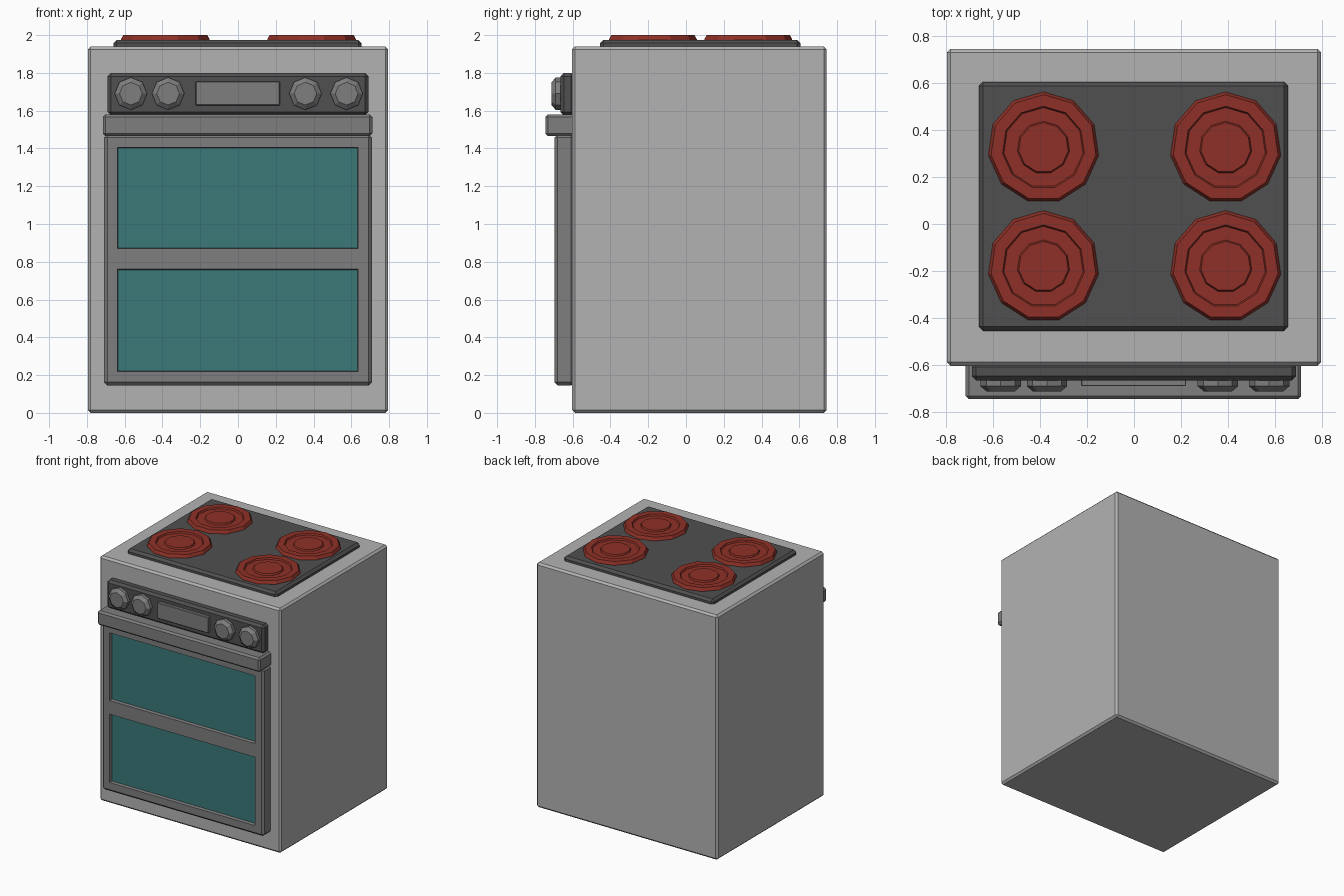
import bpy, bmesh
from math import cos, sin, pi
from mathutils import Matrix

if "Cube" in bpy.data.objects:
    bpy.data.objects.remove(bpy.data.objects["Cube"])


def material(name, rgb):
    m = bpy.data.materials.new(name)
    m.diffuse_color = (*rgb, 1)
    m.use_nodes = True
    m.node_tree.nodes["Principled BSDF"].inputs["Base Color"].default_value = m.diffuse_color
    return m


LIGHT = material("light_grey", (0.45, 0.45, 0.45))
MID = material("mid_grey", (0.21, 0.21, 0.21))
DARK = material("dark_grey", (0.08, 0.08, 0.08))
RED = material("burner_red", (0.27, 0.03, 0.02))
TEAL = material("glass_teal", (0.045, 0.19, 0.19))


def finish(name, bm, mat):
    bmesh.ops.recalc_face_normals(bm, faces=bm.faces)
    mesh = bpy.data.meshes.new(name)
    bm.to_mesh(mesh)
    bm.free()
    mesh.materials.append(mat)
    ob = bpy.data.objects.new(name, mesh)
    bpy.context.collection.objects.link(ob)
    return ob


def box(name, x, y, z, mat, bevel=0.0):
    """Box from (min, max) pairs, with an optional one-segment bevel."""
    bm = bmesh.new()
    bmesh.ops.create_cube(bm, size=1)
    for v in bm.verts:
        v.co = [(r[0] + r[1]) / 2 + c * (r[1] - r[0]) for r, c in zip((x, y, z), v.co)]
    if bevel:
        bmesh.ops.bevel(bm, geom=bm.edges[:], offset=bevel, segments=1, affect='EDGES')
    return finish(name, bm, mat)


def lathe(name, profile, sides, start, matrix, mat):
    """Faceted turned solid: (radius, height) rings capped at both ends."""
    bm = bmesh.new()
    rings = [[bm.verts.new((r * cos(start + 2 * pi * i / sides),
                            r * sin(start + 2 * pi * i / sides), h))
              for i in range(sides)] for r, h in profile]
    for a, b in zip(rings, rings[1:]):
        for i in range(sides):
            j = (i + 1) % sides
            bm.faces.new((a[i], a[j], b[j], b[i]))
    bm.faces.new(rings[0])
    bm.faces.new(rings[-1])
    bm.transform(matrix)
    return finish(name, bm, mat)


# Cabinet and hob plate
box("cabinet", (-0.795, 0.795), (-0.603, 0.745), (0, 1.94), LIGHT, 0.015)
box("hob_plate", (-0.66, 0.655), (-0.455, 0.605), (1.92, 1.975), DARK, 0.018)

# Four stepped burners
burner = [(0.237, 1.96), (0.237, 1.978), (0.225, 2.0), (0.176, 2.0), (0.17, 1.988),
          (0.112, 1.988), (0.106, 2.0)]
for x, side in ((-0.385, "left"), (0.39, "right")):
    for y, end in ((0.325, "back"), (-0.18, "front")):
        lathe(f"burner_{end}_{side}", burner, 11, pi / 2, Matrix.Translation((x, y, 0)), RED)

# Control panel with display and octagonal knobs
box("control_panel", (-0.69, 0.69), (-0.665, -0.59), (1.575, 1.80), DARK, 0.018)
box("display", (-0.225, 0.222), (-0.69, -0.65), (1.628, 1.755), MID, 0.004)
knob = [(0.086, 0), (0.086, 0.035), (0.06, 0.057)]
for n, x in enumerate((-0.567, -0.37, 0.357, 0.575)):
    place = Matrix.Translation((x, -0.655, 1.69)) @ Matrix.Rotation(pi / 2, 4, 'X')
    lathe(f"knob_{n + 1}", knob, 8, pi / 2, place, MID)

# Oven door with two recessed windows, tapering slightly inward
door = box("oven_door", (-0.71, 0.71), (-0.697, -0.59), (0.145, 1.475), MID, 0.018)
for label, z0, z1 in (("upper", 0.863, 1.412), ("lower", 0.213, 0.767)):
    cutter = box(f"{label}_window_cutter", (-0.645, 0.642), (-0.75, -0.665), (z0, z1), MID)
    zc = (z0 + z1) / 2
    for v in cutter.data.vertices:
        if v.co.y > -0.7:
            v.co.x *= 0.985
            v.co.z = zc + (v.co.z - zc) * 0.965
    cutter.hide_render = True
    cutter.hide_set(True)
    cut = door.modifiers.new(f"{label}_window", 'BOOLEAN')
    cut.object = cutter
    cut.operation = 'DIFFERENCE'
    cut.solver = 'EXACT'
    box(f"{label}_glass", (-0.635, 0.632), (-0.672, -0.66), (z0 + 0.01, z1 - 0.01), TEAL)

# Full-width handle across the top of the door
box("door_handle", (-0.716, 0.711), (-0.745, -0.59), (1.466, 1.58), MID, 0.014)
